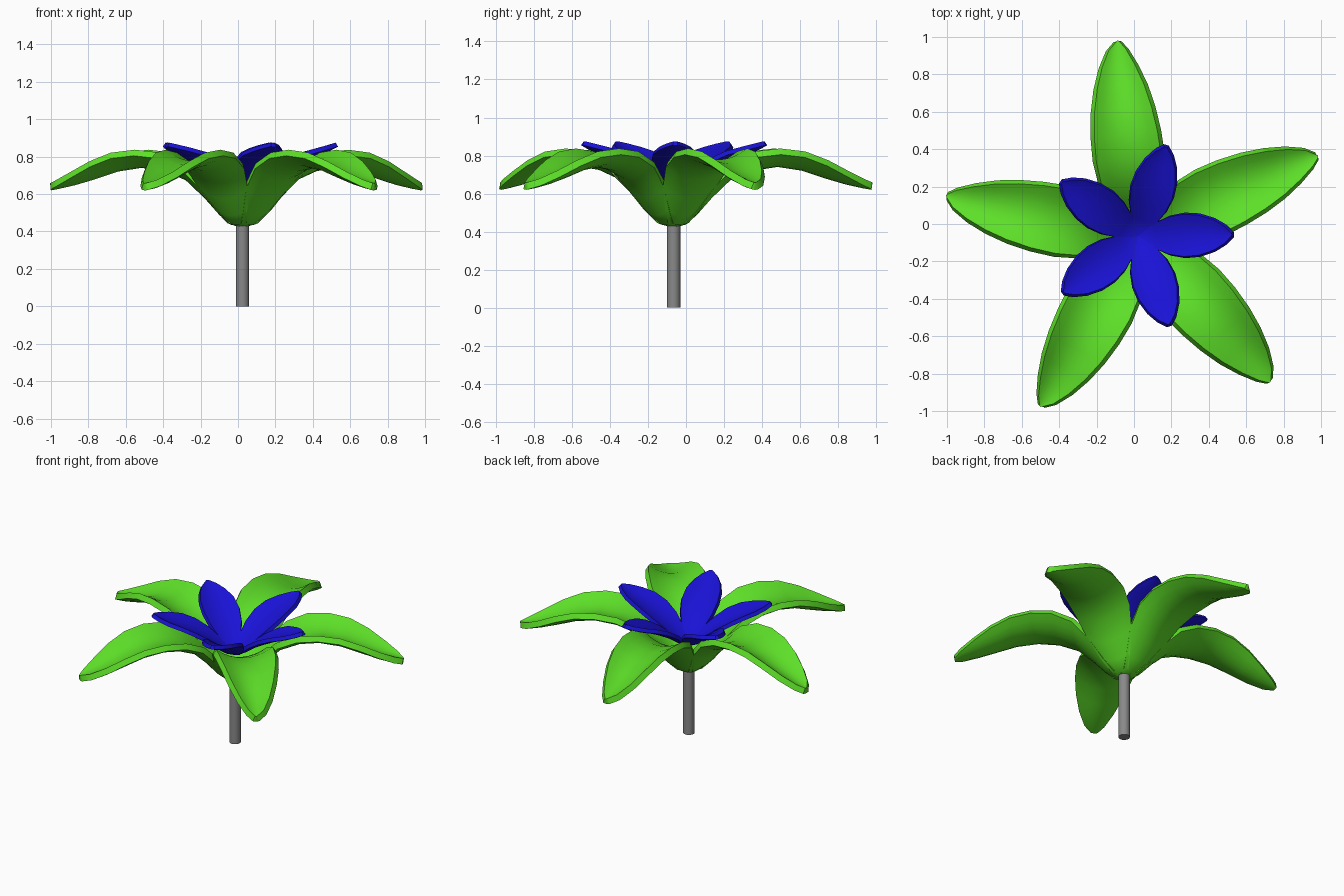
import bpy, bmesh, math
from mathutils import Matrix

if "Cube" in bpy.data.objects:
    bpy.data.objects.remove(bpy.data.objects["Cube"])

CENTRE = (0.024, -0.065)


def material(name, rgb):
    m = bpy.data.materials.new(name)
    m.diffuse_color = (*rgb, 1)
    m.use_nodes = True
    m.node_tree.nodes["Principled BSDF"].inputs["Base Color"].default_value = m.diffuse_color
    return m


def smooth(obj, angle):
    bpy.ops.object.select_all(action='DESELECT')
    obj.select_set(True)
    bpy.context.view_layer.objects.active = obj
    for mod in list(obj.modifiers):
        bpy.ops.object.modifier_apply(modifier=mod.name)
    bpy.ops.object.shade_smooth_by_angle(angle=math.radians(angle))


def petal(name, stations, turn, thickness, mat):
    """Stations: distance out, underside height, half width, edge rise, sideways shift."""
    bm = bmesh.new()
    rows = []
    for r, z, w, rise, shift in stations:
        row = []
        for i in range(-4, 5):
            v = i / 4
            row.append(bm.verts.new((r, shift + w * v, z + rise * v * v)))
        rows.append(row)
    for a, b in zip(rows, rows[1:]):
        for i in range(8):
            bm.faces.new((a[i], b[i], b[i + 1], a[i + 1]))
    bm.transform(Matrix.Translation((*CENTRE, 0)) @ Matrix.Rotation(math.radians(turn), 4, 'Z'))
    bm.normal_update()
    me = bpy.data.meshes.new(name)
    bm.to_mesh(me)
    bm.free()
    me.materials.append(mat)
    obj = bpy.data.objects.new(name, me)
    bpy.context.collection.objects.link(obj)
    mod = obj.modifiers.new("thickness", 'SOLIDIFY')
    mod.thickness = thickness
    mod.offset = 1
    smooth(obj, 40)
    return obj


green = material("green", (0.11, 0.74, 0.021))
blue = material("blue", (0.01, 0.006, 0.67))
grey = material("grey", (0.25, 0.25, 0.25))

# Outer petals: steep cup that arches over and droops to a blunt tip
outer = [
    (0.00, 0.425, 0.030, 0.00, 0.0),
    (0.06, 0.435, 0.060, 0.01, 0.0),
    (0.12, 0.485, 0.100, 0.03, 0.0),
    (0.20, 0.575, 0.150, 0.055, 0.0),
    (0.30, 0.67, 0.182, 0.065, 0.005),
    (0.42, 0.72, 0.194, 0.070, 0.011),
    (0.55, 0.74, 0.190, 0.065, 0.014),
    (0.68, 0.72, 0.174, 0.070, 0.016),
    (0.80, 0.68, 0.147, 0.065, 0.017),
    (0.91, 0.648, 0.108, 0.040, 0.018),
    (1.00, 0.628, 0.062, 0.015, 0.016),
    (1.045, 0.62, 0.022, 0.004, 0.010),
]
# Inner petals: smaller open cup
inner = [
    (0.00, 0.60, 0.020, 0.00, 0.0),
    (0.05, 0.61, 0.045, 0.005, 0.0),
    (0.10, 0.64, 0.075, 0.015, 0.0),
    (0.17, 0.69, 0.107, 0.025, 0.0),
    (0.25, 0.735, 0.122, 0.032, 0.0),
    (0.33, 0.775, 0.116, 0.028, 0.0),
    (0.41, 0.805, 0.090, 0.020, 0.0),
    (0.47, 0.832, 0.054, 0.010, 0.0),
    (0.51, 0.852, 0.014, 0.003, 0.0),
]
for k in range(5):
    petal(f"outer_petal_{k + 1}", outer, 95.6 + 72 * k, 0.038, green)
    petal(f"inner_petal_{k + 1}", inner, 1 + 72 * k, 0.025, blue)

# Stem
bpy.ops.mesh.primitive_cylinder_add(vertices=20, radius=0.035, depth=0.45,
                                    location=(*CENTRE, 0.225))
stem = bpy.context.object
stem.name = "stem"
stem.data.materials.append(grey)
smooth(stem, 40)
